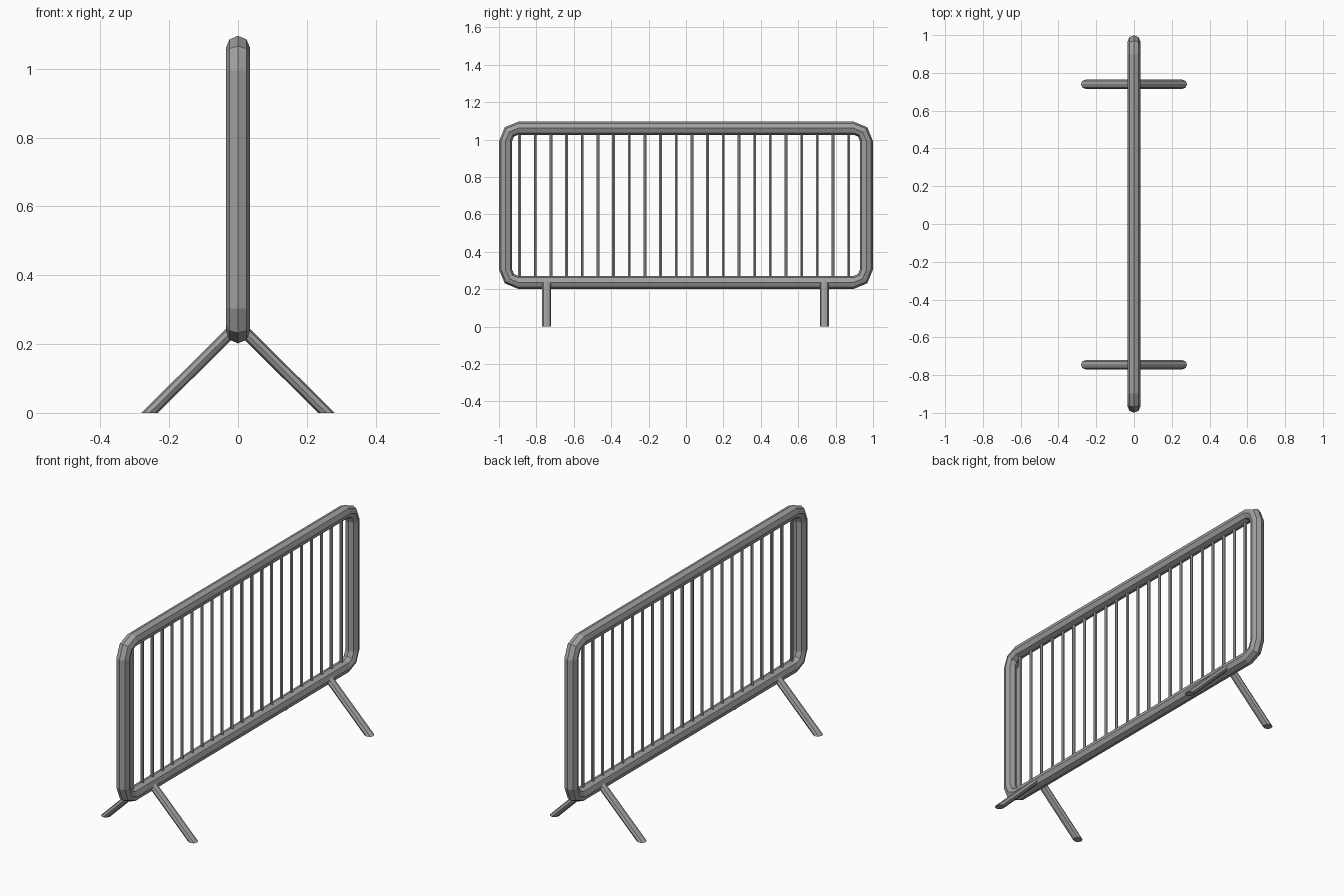
import bpy, bmesh
from math import sin, cos, pi
from mathutils import Vector

if "Cube" in bpy.data.objects:
    bpy.data.objects.remove(bpy.data.objects["Cube"])

# Dark grey metal
metal = bpy.data.materials.new("dark_metal")
metal.diffuse_color = (0.35, 0.35, 0.35, 1)
metal.use_nodes = True
metal.node_tree.nodes["Principled BSDF"].inputs["Base Color"].default_value = metal.diffuse_color


def make_object(name, bm):
    bmesh.ops.recalc_face_normals(bm, faces=bm.faces)
    mesh = bpy.data.meshes.new(name)
    bm.to_mesh(mesh)
    bm.free()
    mesh.materials.append(metal)
    obj = bpy.data.objects.new(name, mesh)
    bpy.context.collection.objects.link(obj)
    return obj


def bridge(bm, a, b):
    n = len(a)
    for i in range(n):
        bm.faces.new((a[i], a[(i + 1) % n], b[(i + 1) % n], b[i]))


def tube(name, bottom, top, radius, sides):
    """Straight or sheared tube with horizontal ends."""
    bm = bmesh.new()
    rings = []
    for c in (Vector(bottom), Vector(top)):
        rings.append([bm.verts.new(c + Vector((radius * cos(2 * pi * i / sides),
                                               radius * sin(2 * pi * i / sides), 0)))
                      for i in range(sides)])
    bridge(bm, *rings)
    for r in rings:
        bm.faces.new(r)
    return make_object(name, bm)


# Outer frame: octagonal tube swept around a rectangle with faceted corners
R, r, sides = 0.067, 0.035, 8
corners = [(0.897, 0.994), (-0.897, 0.994), (-0.897, 0.304), (0.897, 0.304)]
bm = bmesh.new()
rings = []
for k, (cy, cz) in enumerate(corners):
    for j in range(3):
        a = k * pi / 2 + j * pi / 4
        ring = []
        for i in range(sides):
            t = 2 * pi * i / sides
            d = R + r * cos(t)
            ring.append(bm.verts.new((r * sin(t), cy + d * cos(a), cz + d * sin(a))))
        rings.append(ring)
for i, ring in enumerate(rings):
    bridge(bm, ring, rings[(i + 1) % len(rings)])
make_object("outer_frame", bm)

# Vertical infill bars
for i in range(22):
    y = -0.89 + i * 0.0838
    tube(f"bar_{i + 1}", (0, y, 0.25), (0, y, 1.05), 0.0085, 6)

# Splayed legs, cut flat at the ground
for y, end in ((-0.745, "front"), (0.74, "back")):
    for s, side in ((-1, "left"), (1, "right")):
        tube(f"{end}_{side}_leg", (s * 0.257, y, 0), (s * 0.008, y, 0.247), 0.024, 8)
